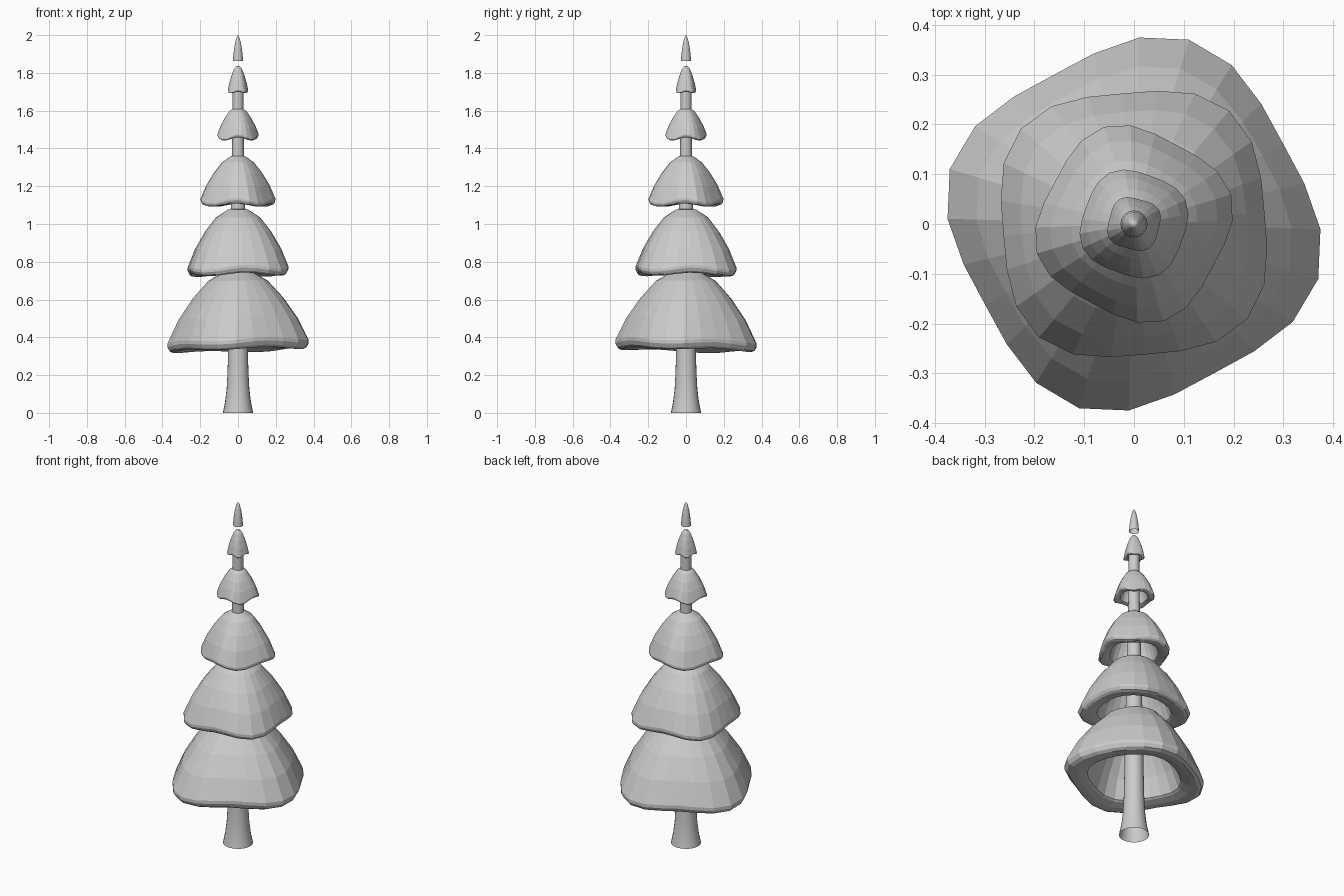
import bpy
import bmesh
from math import sin, cos, pi, radians

cube = bpy.data.objects.get("Cube")
if cube:
    bpy.data.objects.remove(cube, do_unlink=True)

SIDES = 24

grey = bpy.data.materials.new("plain_grey")
grey.use_nodes = True
COLOUR = (0.6, 0.6, 0.6, 1)
grey.diffuse_color = COLOUR
grey.node_tree.nodes["Principled BSDF"].inputs["Base Color"].default_value = COLOUR


def lathe(name, profile, start=0, warp=None, smooth=False):
    """Revolve (radius, z) points; warp may bend each ring by angle."""
    bm = bmesh.new()
    rings = []
    for r, z in profile:
        if r == 0:
            rings.append([bm.verts.new((0, 0, z))] * SIDES)
            continue
        ring = []
        for i in range(SIDES):
            a = radians(start) + 2 * pi * i / SIDES
            rr, zz = warp(r, z, a) if warp else (r, z)
            ring.append(bm.verts.new((rr * cos(a), rr * sin(a), zz)))
        rings.append(ring)
    for low, high in zip(rings, rings[1:]):
        for i in range(SIDES):
            j = (i + 1) % SIDES
            corners = list(dict.fromkeys((low[i], low[j], high[j], high[i])))
            bm.faces.new(corners)
    bmesh.ops.recalc_face_normals(bm, faces=bm.faces)
    mesh = bpy.data.meshes.new(name)
    bm.to_mesh(mesh)
    bm.free()
    mesh.materials.append(grey)
    obj = bpy.data.objects.new(name, mesh)
    bpy.context.collection.objects.link(obj)
    if smooth:
        for p in mesh.polygons:
            p.use_smooth = True
    return obj


# Dome shape as fractions of radius and height, from rim to crown
DOME = [(1, 0), (0.85, 0.31), (0.65, 0.6), (0.43, 0.84), (0.2, 0.97), (0, 1)]
# Rolled lip as fractions of the radius, from inner edge to outer edge
LIP = [(0.71, -0.09), (0.82, -0.12), (0.92, -0.13), (0.97, -0.105), (1.0, -0.05)]


def tier(name, radius, lobe, rim, top, corner, droop_at, droop, tilt=0):
    """A hollow, four-lobed skirt of foliage with a wavy rolled rim."""
    height = top - rim

    def warp(r, z, a):
        k = r / radius
        wave = droop * cos(4 * (a - radians(droop_at)))
        lean = tilt * cos(a + pi / 4)
        spread = r * (1 + lobe / radius * cos(4 * (a - radians(corner))) * k)
        return spread, z + (lean - wave) * k ** 3

    inner = [(0.68 * radius * f, rim - 0.07 * radius + 0.9 * height * g)
             for f, g in reversed(DOME)]
    lip = [(radius * f, rim + radius * g) for f, g in LIP]
    outer = [(radius * f, rim + height * g) for f, g in DOME]
    lathe(name, inner + lip + outer, corner, warp)


tier("foliage_tier_1", 0.363, 0.023, 0.38, 0.76, 73.4, 73.4, 0.008, 0.015)
tier("foliage_tier_2", 0.28, 0.017, 0.768, 1.085, 50, 54, 0.012, 0.005)
tier("foliage_tier_3", 0.192, 0.012, 1.125, 1.365, 17, 40, 0.012)
tier("foliage_tier_4", 0.108, 0.006, 1.465, 1.62, 25, 45, 0.012)
tier("foliage_tier_5", 0.054, 0.004, 1.705, 1.838, 30, 45, 0.007)

# Flared trunk, open at the foot
lathe("trunk", [(0.08, 0), (0.068, 0.06), (0.06, 0.13), (0.055, 0.22),
                (0.052, 0.36), (0.045, 0.75), (0.038, 1.1), (0.031, 1.4),
                (0.029, 1.62), (0.028, 1.76)], smooth=True)

# Small pointed tip hovering above the crown
lathe("treetop_tip", [(0.027, 1.862), (0.024, 1.9), (0.018, 1.945),
                      (0.01, 1.98), (0, 2.0)], smooth=True)
